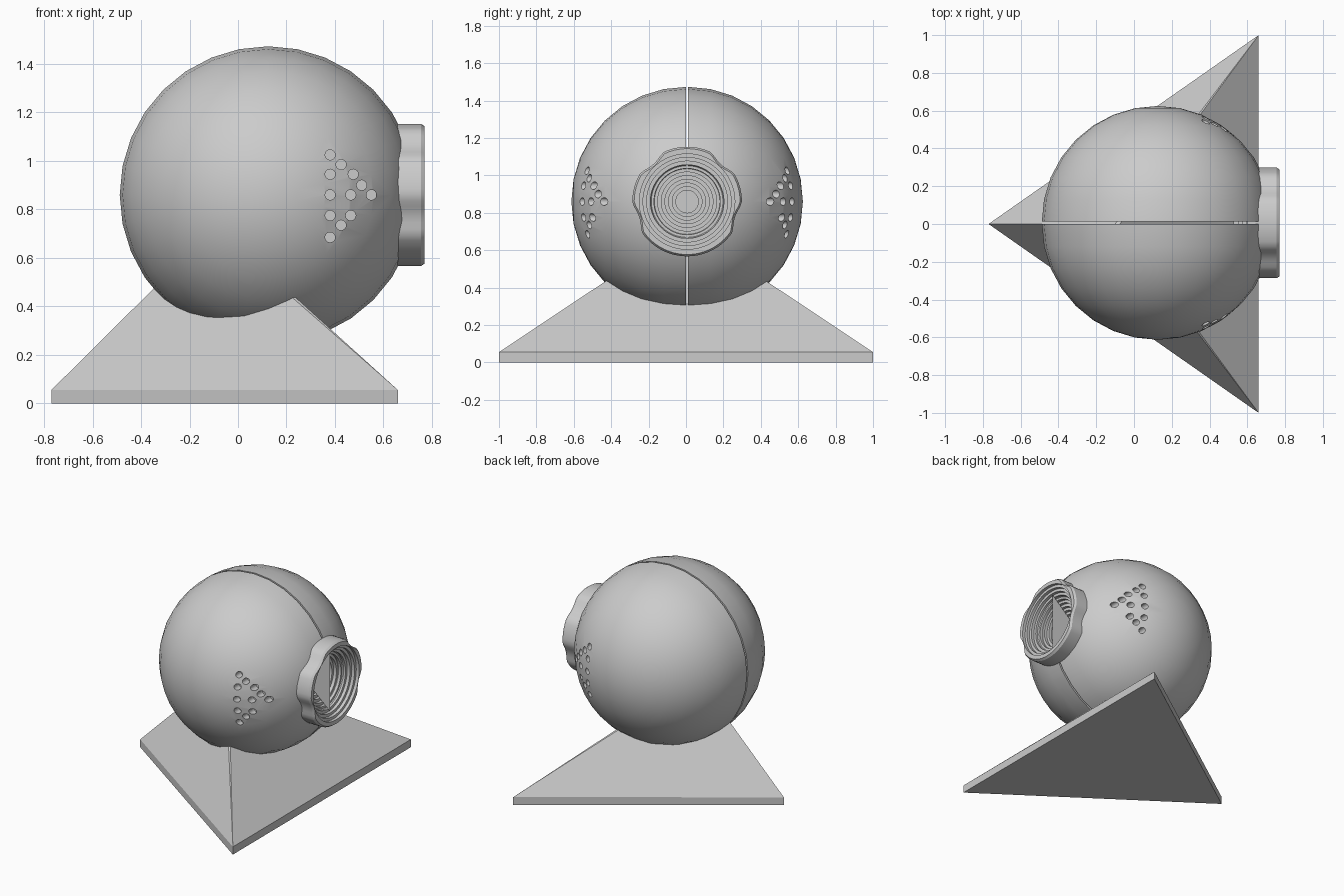
import bpy, bmesh, math
from mathutils import Matrix, Vector

if "Cube" in bpy.data.objects:
    bpy.data.objects.remove(bpy.data.objects["Cube"])

CX, CZ, R, GAP = 0.125, 0.86, 0.613, 0.012
HOLES = [(.38, .165), (.425, .125), (.38, .085), (.475, .085), (.51, .04), (.38, 0),
         (.465, 0), (.55, 0), (.38, -.085), (.465, -.085), (.425, -.125), (.38, -.175)]


def finish(bm, name, angle=None):
    bmesh.ops.recalc_face_normals(bm, faces=bm.faces)
    me = bpy.data.meshes.new(name)
    bm.to_mesh(me)
    bm.free()
    ob = bpy.data.objects.new(name, me)
    bpy.context.collection.objects.link(ob)
    if angle:
        smooth(ob, angle)
    return ob


def smooth(ob, angle):
    bpy.ops.object.select_all(action='DESELECT')
    ob.select_set(True)
    bpy.context.view_layer.objects.active = ob
    bpy.ops.object.shade_smooth_by_angle(angle=math.radians(angle))


# Triangular stand: low slab rising to a point hidden in the ball
bm = bmesh.new()
corners = [(-.77, 0), (.66, -1), (.66, 1)]
low = [bm.verts.new((x, y, 0)) for x, y in corners]
mid = [bm.verts.new((x, y, .055)) for x, y in corners]
tip = bm.verts.new((-.1, 0, .72))
tip_front = bm.verts.new((-.075, 0, .72))
bm.faces.new(low)
for i in range(3):
    j = (i + 1) % 3
    bm.faces.new((low[i], low[j], mid[j], mid[i]))
bm.faces.new((mid[0], mid[1], tip))
bm.faces.new((mid[2], mid[0], tip))
bm.faces.new((mid[1], mid[2], tip_front))
bm.faces.new((mid[1], tip_front, tip))
bm.faces.new((mid[2], tip, tip_front))
finish(bm, "stand")


# Ball halves, each with its pattern of small holes and room for the horn
def ball_half(side, name):
    shift = GAP if side > 0 else 0
    bm = bmesh.new()
    bmesh.ops.create_uvsphere(bm, u_segments=32, v_segments=16, radius=R,
                              matrix=Matrix.Rotation(math.pi / 2, 4, 'X'))
    geom = bm.verts[:] + bm.edges[:] + bm.faces[:]
    bmesh.ops.bisect_plane(bm, geom=geom, dist=1e-4, plane_co=(0, 0, 0),
                           plane_no=(0, -side, 0), clear_outer=True)
    bmesh.ops.holes_fill(bm, edges=[e for e in bm.edges if e.is_boundary])
    bmesh.ops.translate(bm, vec=(CX, shift, CZ), verts=bm.verts)
    ob = finish(bm, name)

    bm = bmesh.new()
    for x, z in HOLES:
        y = math.sqrt(R * R - (x - CX) ** 2 - z * z) + .06
        m = Matrix.Translation((x, side * y + shift, CZ + z)) @ Matrix.Rotation(math.pi / 2, 4, 'X')
        bmesh.ops.create_cone(bm, cap_ends=True, segments=16, radius1=.021,
                              radius2=.021, depth=.22, matrix=m)
    m = Matrix.Translation((.65, GAP / 2, CZ)) @ Matrix.Rotation(math.pi / 2, 4, 'Y')
    bmesh.ops.create_cone(bm, cap_ends=True, segments=48, radius1=.055,
                          radius2=.28, depth=.3, matrix=m)
    cutter = finish(bm, name + "_cutter")
    cutter.hide_render = True
    mod = ob.modifiers.new("holes", 'BOOLEAN')
    mod.operation = 'DIFFERENCE'
    mod.solver = 'EXACT'
    mod.object = cutter
    bpy.context.view_layer.objects.active = ob
    bpy.ops.object.modifier_apply(modifier=mod.name)
    bpy.data.objects.remove(cutter)
    smooth(ob, 30)


ball_half(-1, "ball_front_half")
ball_half(1, "ball_back_half")


# Horn: scalloped collar with a stepped bowl inside
def dent(a):
    d = 0
    for c in (48, 132, 198, 342):
        diff = abs((math.degrees(a) - c + 180) % 360 - 180)
        if diff < 16:
            d = max(d, .024 * math.cos(diff / 16 * math.pi / 2))
    return d


profile = [(.60, .293, 1), (.755, .293, 1), (.77, .283, 1), (.77, .255, 0)]
steps = 11
for i in range(steps):
    r0 = .255 - .0195 * i
    x = .77 - .022 * (i + 1)
    profile += [(x, r0, 0), (x, r0 - .0195, 0)]
SEG = 72
bm = bmesh.new()
rings = []
for x, r, scalloped in profile:
    ring = []
    for k in range(SEG):
        a = 2 * math.pi * k / SEG
        rr = r - scalloped * dent(a)
        ring.append(bm.verts.new((x, GAP / 2 + rr * math.cos(a), CZ + rr * math.sin(a))))
    rings.append(ring)
for p, q in zip(rings, rings[1:]):
    for k in range(SEG):
        n = (k + 1) % SEG
        bm.faces.new((p[k], p[n], q[n], q[k]))
bm.faces.new(rings[-1])
finish(bm, "horn", 30)

# Thin upright divider inside the bowl
bm = bmesh.new()
bm.faces.new([bm.verts.new((x, GAP / 2, CZ + z))
              for x, z in ((.72, -.21), (.72, .21), (.53, .04), (.53, -.04))])
finish(bm, "horn_divider")
